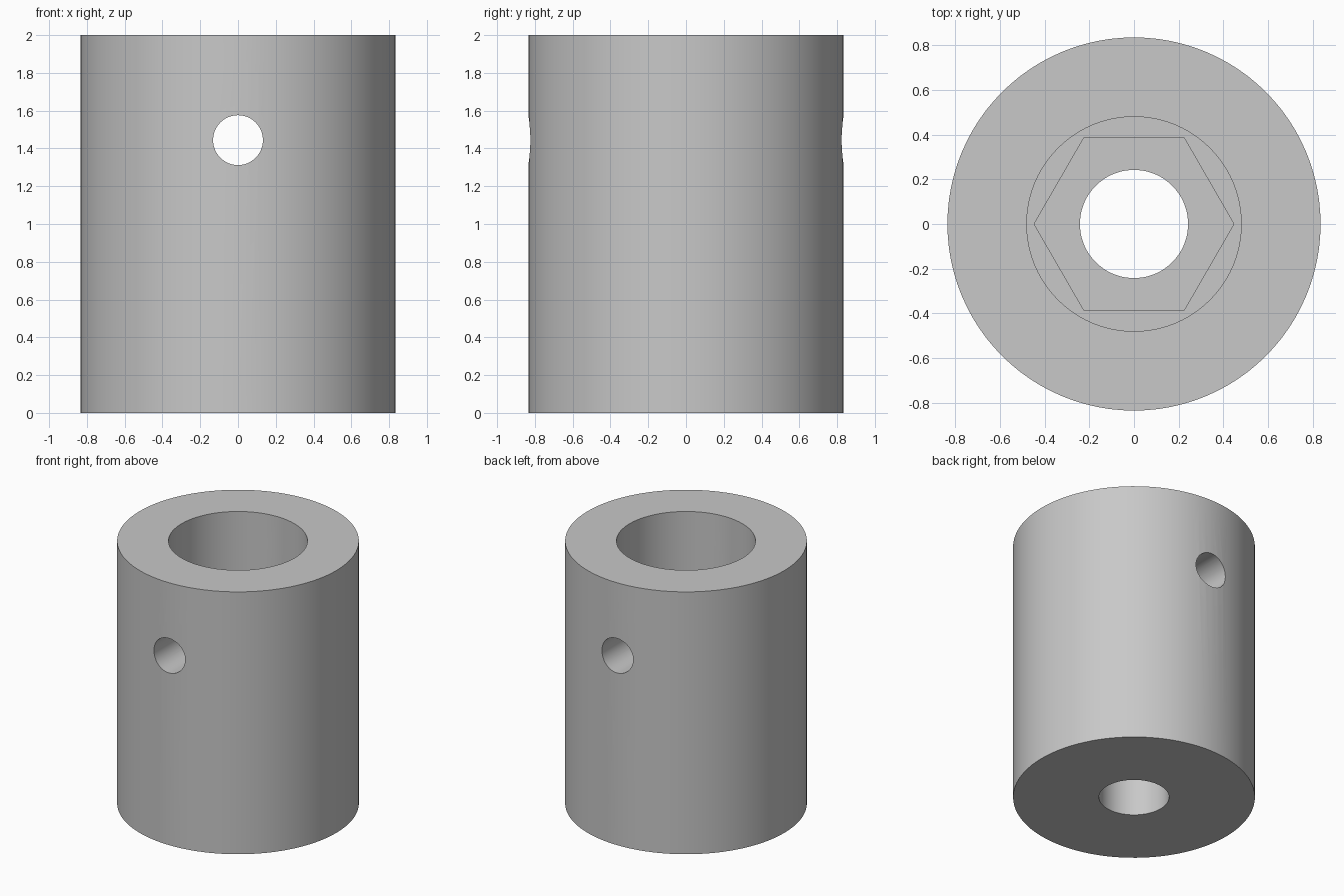
import bpy
import math

cube = bpy.data.objects.get("Cube")
if cube:
    bpy.data.objects.remove(cube, do_unlink=True)

# Single grey material
grey = bpy.data.materials.new("plain grey")
grey.use_nodes = True
colour = (0.58, 0.58, 0.58, 1)
grey.diffuse_color = colour
grey.node_tree.nodes["Principled BSDF"].inputs["Base Color"].default_value = colour


def cylinder(name, radius, low, high, sides=96, turn=0):
    """Upright cylinder or prism between two heights."""
    bpy.ops.mesh.primitive_cylinder_add(
        vertices=sides, radius=radius, depth=high - low,
        location=(0, 0, (low + high) / 2), rotation=(0, 0, turn))
    obj = bpy.context.object
    obj.name = name
    obj.data.materials.append(grey)
    return obj


HEIGHT = 2
BORE_FLOOR = 0.89
HEX_FLOOR = 0.555

# Outer sleeve
body = cylinder("coupling_sleeve", 0.835, 0, HEIGHT)

# Stepped axial opening: wide bore, hexagonal pocket, bolt hole
cutters = [
    cylinder("wide_bore_cutter", 0.48, BORE_FLOOR, HEIGHT + 0.1),
    cylinder("hex_pocket_cutter", 0.447, HEX_FLOOR, BORE_FLOOR + 0.1, 6, math.pi / 6),
    cylinder("bolt_hole_cutter", 0.242, -0.1, HEX_FLOOR + 0.1),
]

# Cross pin hole, running front to back
pin = cylinder("pin_hole_cutter", 0.132, -1, 1, 48)
pin.location.z = 1.444
pin.rotation_euler.x = math.pi / 2
cutters.append(pin)

for cutter in cutters:
    cutter.hide_render = True
    mod = body.modifiers.new(cutter.name, "BOOLEAN")
    mod.operation = "DIFFERENCE"
    mod.solver = "EXACT"
    mod.object = cutter

# Bake the cuts and remove the cutters
bpy.ops.object.select_all(action="DESELECT")
body.select_set(True)
bpy.context.view_layer.objects.active = body
for mod in list(body.modifiers):
    bpy.ops.object.modifier_apply(modifier=mod.name)
for cutter in cutters:
    bpy.data.objects.remove(cutter, do_unlink=True)

bpy.ops.object.shade_smooth_by_angle(angle=math.radians(30))
